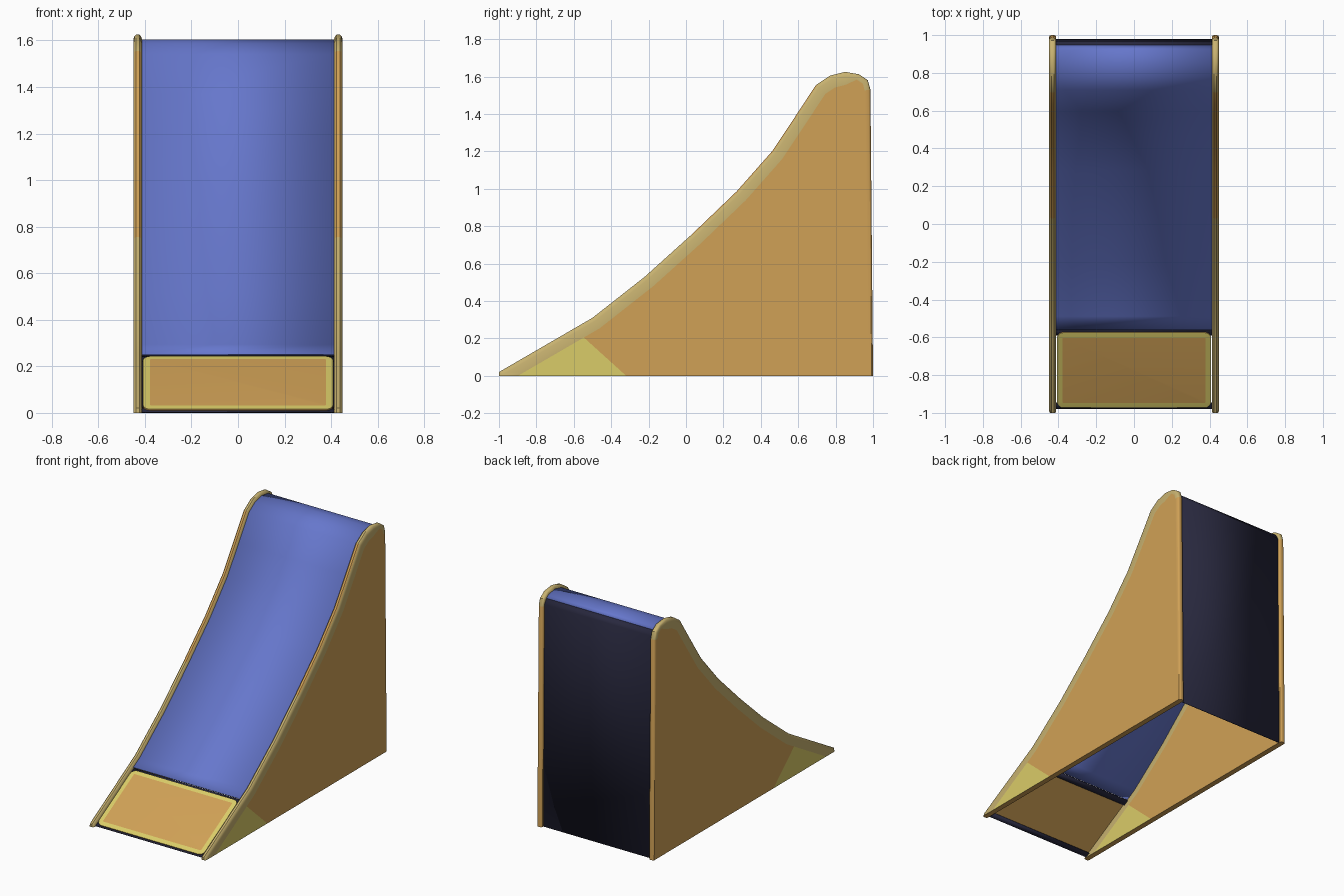
import bpy, bmesh, math
from mathutils import Vector, Matrix

if "Cube" in bpy.data.objects:
    bpy.data.objects.remove(bpy.data.objects["Cube"])


def material(name, rgb):
    m = bpy.data.materials.new(name)
    lin = [(c / 255 / 12.92 if c < 11 else ((c / 255 + 0.055) / 1.055) ** 2.4) for c in rgb]
    m.diffuse_color = (*lin, 1)
    m.use_nodes = True
    m.node_tree.nodes["Principled BSDF"].inputs["Base Color"].default_value = m.diffuse_color
    return m


TAN = material("tan", (208, 161, 86))
YELLOW = material("pale yellow", (218, 204, 104))
KHAKI = material("khaki", (200, 178, 112))
BLUE = material("blue", (102, 119, 204))
DARK = material("dark navy", (40, 40, 62))


def finish(bm, name, mats, smooth=True):
    bmesh.ops.recalc_face_normals(bm, faces=bm.faces)
    me = bpy.data.meshes.new(name)
    bm.to_mesh(me)
    bm.free()
    ob = bpy.data.objects.new(name, me)
    bpy.context.collection.objects.link(ob)
    for m in mats:
        me.materials.append(m)
    if smooth:
        bpy.ops.object.select_all(action='DESELECT')
        ob.select_set(True)
        bpy.context.view_layer.objects.active = ob
        bpy.ops.object.shade_smooth_by_angle(angle=math.radians(35))
    return ob


# Side outline (y, z): front tip, concave slope, rounded top, back foot
PATH = [(-1, .02), (-.5, .31), (-.22, .53), (.03, .755), (.27, .985), (.46, 1.2),
        (.58, 1.38), (.695, 1.555), (.77, 1.605), (.85, 1.625), (.925, 1.612),
        (.972, 1.58), (.986, 1.53), (1.0, 0)]


def inset(d):
    """Outline moved inwards by d, closed along the ground."""
    out = [(max(-1, -1.034 + 2 * d), 0), (-1 + 2 * d, .02)]
    for i in range(1, len(PATH) - 1):
        a, p, b = (Vector(PATH[k]) for k in (i - 1, i, i + 1))
        u, v = (p - a).normalized(), (b - p).normalized()
        n1 = Vector((u.y, -u.x))
        n = (n1 + Vector((v.y, -v.x))).normalized()
        w = 1 if p.x < .9 else .45
        q = p + n * d * w / n.dot(n1)
        out.append((q.x, q.y))
    out.append((PATH[-1][0] - d * .35, 0))
    return out


# Side panels: rounded rim, border band and flat faces, mirrored
bm = bmesh.new()
rings = []
for d, x in [(.068, .412), (.022, .412), (.006, .417), (0, .424), (0, .438),
             (.006, .445), (.022, .45), (.068, .45)]:
    rings.append([bm.verts.new((x, y, z)) for y, z in inset(d)])
n = len(rings[0])
for k, (r, s) in enumerate(zip(rings, rings[1:])):
    for i in range(n):
        j = (i + 1) % n
        f = bm.faces.new((r[i], r[j], s[j], s[i]))
        z = f.calc_center_median().z
        back = i == n - 2
        mid_slope = .85 < z < 1.5 and 2 <= k <= 4
        f.material_index = 0 if back or mid_slope or i == n - 1 else 2
for r in (rings[0], rings[-1]):
    bm.faces.new(r).material_index = 0
# yellow tip, cut off by a slanted line
co, no = Vector((0, -.53, .19)), Vector((0, .19, .21))
bmesh.ops.bisect_plane(bm, geom=bm.verts[:] + bm.edges[:] + bm.faces[:],
                       plane_co=co, plane_no=no)
bm.normal_update()
for f in bm.faces:
    c = f.calc_center_median()
    if abs(f.normal.x) > .95 and (c - co).dot(no) < 0 and len(f.verts) < 8:
        inner = c.z < .31 + (c.y + .5) * .58 - .06
        if inner:
            f.material_index = 1
panel = finish(bm, "side_panel", [TAN, YELLOW, KHAKI])
mir = panel.modifiers.new("mirror", 'MIRROR')
mir.use_axis = (True, False, False)


def sheet(name, pts, mat, half=.413):
    """Strip swept across the width along a (y, z) path."""
    bm = bmesh.new()
    rows = [[bm.verts.new((x, y, z)) for x in (-half, half)] for y, z in pts]
    for a, b in zip(rows, rows[1:]):
        bm.faces.new((a[0], a[1], b[1], b[0]))
    ob = finish(bm, name, [mat])
    s = ob.modifiers.new("thickness", 'SOLIDIFY')
    s.thickness = .005
    s.offset = 0
    return ob


# Sliding surface and back panel
low = inset(.022)
ramp = [(-.56, .25)] + [p for p in low[2:] if p[0] < .9] + [(.92, 1.592), (.945, 1.575)]
sheet("sliding_surface", ramp, BLUE)
sheet("back_panel", [(.945, 1.575), (.966, 1.54), (.978, 0)], DARK)
# Dark trims at both ends of the front plate
sheet("upper_trim", [(-.59, .222), (-.555, .243)], DARK)
sheet("lower_trim", [(-.978, .003), (-.945, .02)], DARK)

# Front plate with rounded border
bm = bmesh.new()
hw, hl, r = .408, .229, .035
vs = []
for cx, cy, a0 in [(1, 1, 0), (-1, 1, 90), (-1, -1, 180), (1, -1, 270)]:
    for k in range(5):
        a = math.radians(a0 + k * 22.5)
        vs.append(bm.verts.new((cx * (hw - r) + r * math.cos(a),
                                cy * (hl - r) + r * math.sin(a), 0)))
face = bm.faces.new(vs)
ext = bmesh.ops.extrude_face_region(bm, geom=[face])
top = [g for g in ext['geom'] if isinstance(g, bmesh.types.BMFace)][0]
bmesh.ops.translate(bm, verts=top.verts[:], vec=(0, 0, .008))
bm.normal_update()
res = bmesh.ops.inset_region(bm, faces=[top], thickness=.03, depth=.002)
for f in bm.faces:
    f.material_index = 0
for f in res['faces']:
    f.material_index = 1
bm.transform(Matrix.Translation((0, -.77, .123)) @ Matrix.Rotation(math.atan(.575), 4, 'X'))
finish(bm, "front_plate", [TAN, YELLOW])
